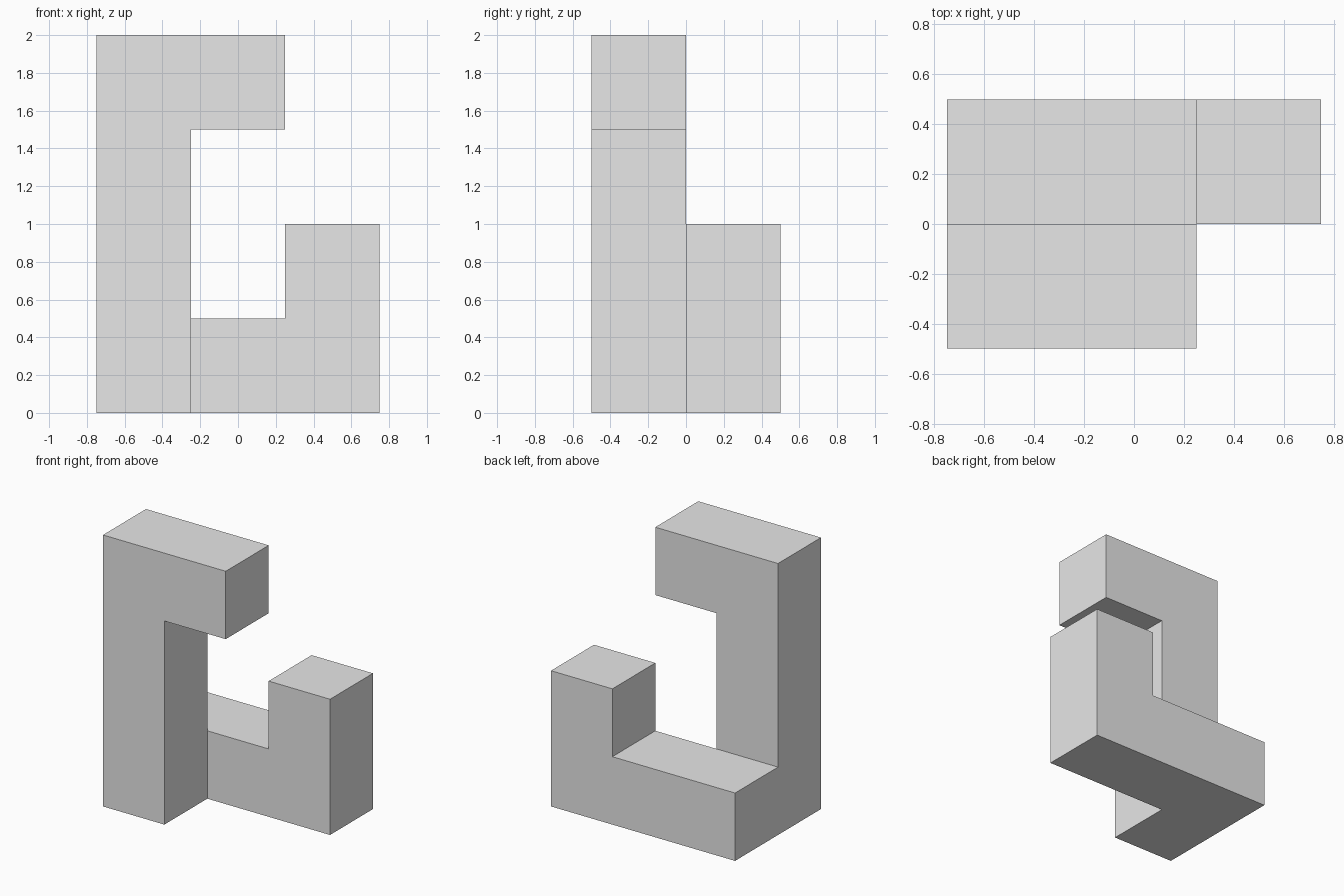
import bpy
import bmesh
from math import radians
from mathutils import Matrix, Vector

default = bpy.data.objects.get("Cube")
if default:
    bpy.data.objects.remove(default, do_unlink=True)

SIZE = 0.5
ORIGIN = Vector((-0.5, -0.25, 0.25))  # centre of the first block

grey = bpy.data.materials.new("light_grey")
grey.use_nodes = True
colour = (0.8, 0.8, 0.8, 1.0)
grey.diffuse_color = colour
grey.node_tree.nodes["Principled BSDF"].inputs["Base Color"].default_value = colour

# Blocks of the solid, as grid steps along x, y and z
tall_column = [(0, 0, k) for k in range(4)]
top_arm = [(1, 0, 3)]
rear_base = [(i, 1, 0) for i in range(3)]
short_post = [(2, 1, 1)]

bm = bmesh.new()
for cell in tall_column + top_arm + rear_base + short_post:
    bmesh.ops.create_cube(
        bm, size=SIZE, matrix=Matrix.Translation(ORIGIN + Vector(cell) * SIZE))

# Drop the paired walls between neighbouring blocks
walls = {}
for face in bm.faces:
    key = tuple(round(c * 100) for c in face.calc_center_median())
    walls.setdefault(key, []).append(face)
inner = [f for pair in walls.values() if len(pair) > 1 for f in pair]
bmesh.ops.delete(bm, geom=inner, context='FACES')

# Weld into one solid with clean flat faces
bmesh.ops.remove_doubles(bm, verts=bm.verts, dist=0.001)
bmesh.ops.dissolve_limit(bm, angle_limit=radians(1), verts=bm.verts, edges=bm.edges)
bmesh.ops.recalc_face_normals(bm, faces=bm.faces)

mesh = bpy.data.meshes.new("block_piece")
bm.to_mesh(mesh)
bm.free()
mesh.materials.append(grey)
piece = bpy.data.objects.new("block_piece", mesh)
bpy.context.collection.objects.link(piece)
